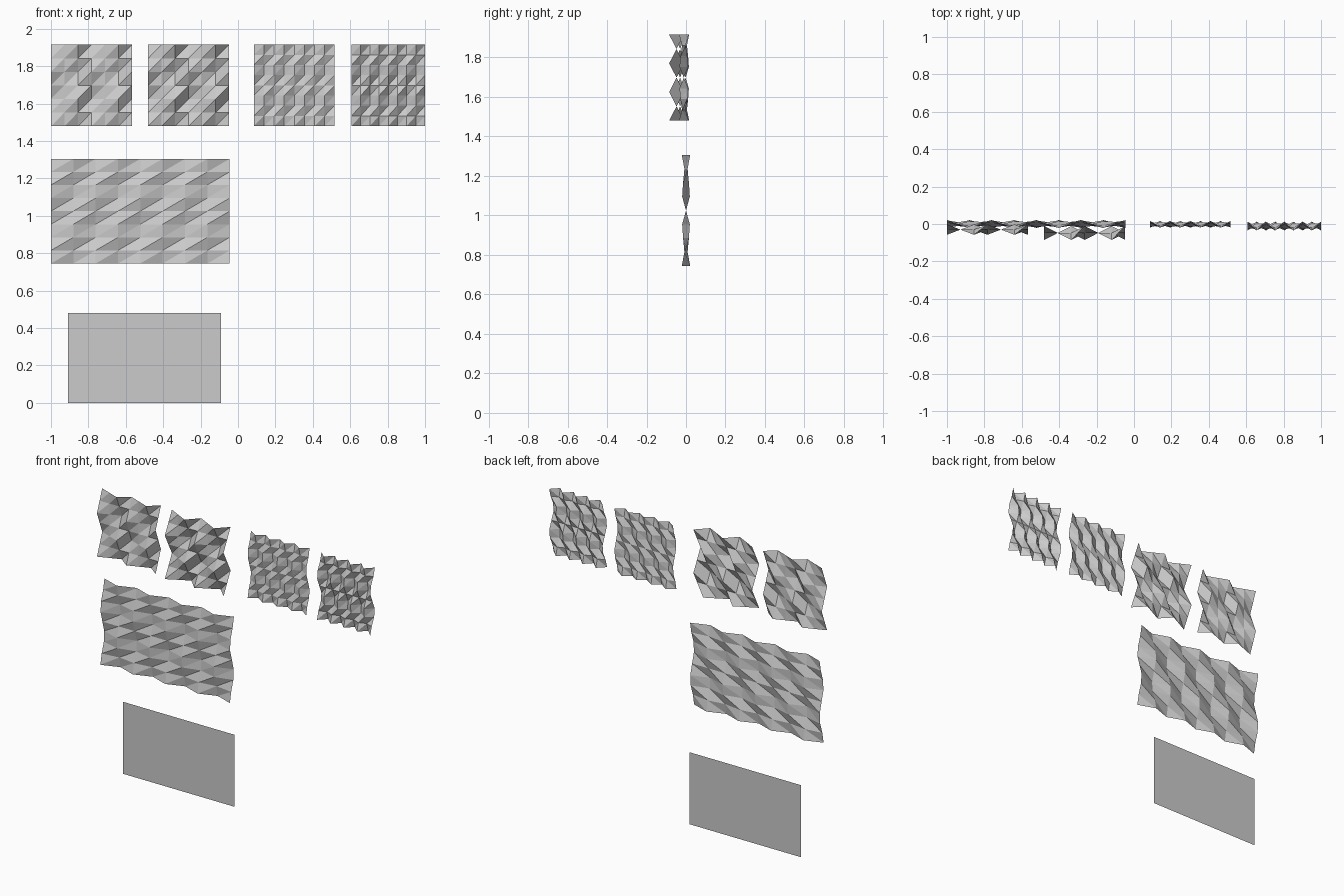
import bpy, bmesh, math

cube = bpy.data.objects.get("Cube")
if cube:
    bpy.data.objects.remove(cube, do_unlink=True)

grey = bpy.data.materials.new("light_grey")
grey.use_nodes = True
colour = (0.6, 0.6, 0.6, 1)
grey.diffuse_color = colour
grey.node_tree.nodes["Principled BSDF"].inputs["Base Color"].default_value = colour


def wave(index, step, start):
    return math.cos(math.radians(step * index + start))


def sheet(name, x0, x1, z0, z1, cells, y, depth=0.0, across=(0, 0), up=(0, 0)):
    """Upright triangulated grid whose vertices are pushed by a product of two waves.
    across and up hold the angle step and start angle of each wave in degrees."""
    bm = bmesh.new()
    grid = [[bm.verts.new((x0 + (x1 - x0) * i / cells,
                           y - depth * wave(i, *across) * wave(j, *up),
                           z0 + (z1 - z0) * j / cells))
             for i in range(cells + 1)] for j in range(cells + 1)]
    for j in range(cells):
        for i in range(cells):
            a, b = grid[j][i], grid[j][i + 1]
            c, d = grid[j + 1][i + 1], grid[j + 1][i]
            if depth:
                bm.faces.new((a, b, c))
                bm.faces.new((a, c, d))
            else:
                bm.faces.new((a, b, c, d))
    mesh = bpy.data.meshes.new(name)
    bm.to_mesh(mesh)
    bm.free()
    mesh.materials.append(grey)
    obj = bpy.data.objects.new(name, mesh)
    bpy.context.collection.objects.link(obj)


coarse = ((120, -30), (90, 0))
fine = ((180, 0), (67.5, 0))

# Flat sheet at the bottom, set back
sheet("flat_sheet", -0.91, -0.09, 0, 0.48, 1, 0.09)

# Wide shallow folded sheet
sheet("wide_folded_sheet", -1, -0.045, 0.745, 1.305, 8, 0, 0.021, *fine)

# Upper row: two coarse and two fine folded sheets
sheet("coarse_shallow_sheet", -1, -0.567, 1.48, 1.915, 6, -0.03, 0.032, *coarse)
sheet("coarse_deep_sheet", -0.48, -0.047, 1.48, 1.915, 6, -0.048, 0.043, *coarse)
sheet("fine_shallow_sheet", 0.085, 0.517, 1.48, 1.915, 8, -0.002, 0.018, *fine)
sheet("fine_deep_sheet", 0.607, 1, 1.48, 1.915, 8, -0.011, 0.024, *fine)
